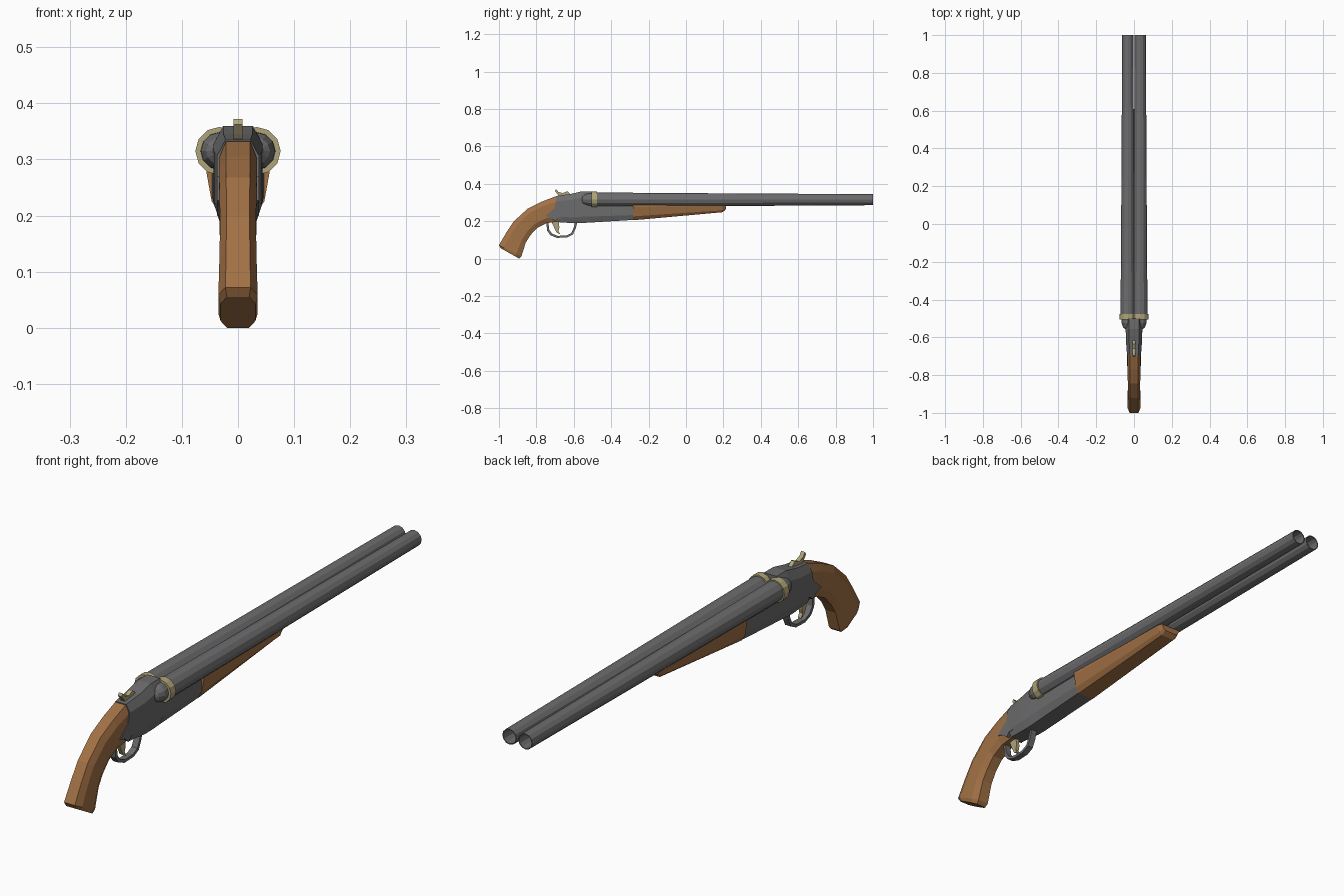
import bpy, bmesh
from math import sin, cos, pi


def material(name, rgb):
    m = bpy.data.materials.new(name)
    m.diffuse_color = (*rgb, 1)
    return m


METAL = material("dark_metal", (0.15, 0.15, 0.155))
WOOD = material("wood", (0.36, 0.165, 0.06))
BRASS = material("brass", (0.43, 0.37, 0.19))


def finish(name, bm, mat):
    bmesh.ops.recalc_face_normals(bm, faces=bm.faces)
    me = bpy.data.meshes.new(name)
    bm.to_mesh(me)
    bm.free()
    me.materials.append(mat)
    ob = bpy.data.objects.new(name, me)
    bpy.context.collection.objects.link(ob)
    return ob


def skin(bm, rings, caps=True):
    rows = [[bm.verts.new(p) for p in ring] for ring in rings]
    n = len(rows[0])
    for a, b in zip(rows, rows[1:]):
        for i in range(n):
            j = (i + 1) % n
            bm.faces.new((a[i], a[j], b[j], b[i]))
    if caps:
        bm.faces.new(rows[0])
        bm.faces.new(rows[-1])


def loft(name, stations, section, mat):
    """stations: (top y, top z, bottom y, bottom z, half width);
    section: (width fraction, position from top to bottom) of one side"""
    rings = []
    for ty, tz, by, bz, w in stations:
        side = [(w * f, ty + (by - ty) * t, tz + (bz - tz) * t) for f, t in section]
        rings.append(side + [(-x, y, z) for x, y, z in reversed(side)])
    bm = bmesh.new()
    skin(bm, rings)
    return finish(name, bm, mat)


def prism(name, outline, half, mat):
    bm = bmesh.new()
    skin(bm, [[(x, y, z) for y, z in outline] for x in (-half, half)])
    return finish(name, bm, mat)


def lathe(name, profile, cx, mat, caps=True, n=12, cz=0.315):
    """profile: (y, radius) or (y, radius, axis x) along the barrel"""
    rings = []
    for y, r in profile:
        rings.append([(cx + r * cos(2 * pi * i / n), y, cz + r * sin(2 * pi * i / n))
                      for i in range(n)])
    bm = bmesh.new()
    skin(bm, rings, caps)
    return finish(name, bm, mat)


# Barrels with hollow muzzles and rounded breech ends, and brass bands
for side, s in (("left", -1), ("right", 1)):
    lathe(side + "_barrel",
          [(-0.557, 0.012), (-0.548, 0.024), (-0.525, 0.033), (-0.5, 0.034),
           (-0.48, 0.038), (-0.42, 0.038), (0.1, 0.0345), (1, 0.0295),
           (1, 0.026), (0.4, 0.026)], s * 0.033, METAL)
    lathe(side + "_barrel_band",
          [(-0.506, 0.033), (-0.506, 0.043), (-0.476, 0.043), (-0.476, 0.033)],
          s * 0.033, BRASS, caps=False)

# Rib under the barrels
prism("under_rib", [(-0.5, 0.27), (0.17, 0.27), (0.2, 0.285), (0.2, 0.305), (-0.5, 0.305)],
      0.02, METAL)

# Receiver: rear body, lower front body and pointed rear cheeks
chamfered = [(0.6, 0), (1, 0.2), (1, 0.8), (0.75, 1)]
loft("receiver_rear",
     [(-0.695, 0.335, -0.685, 0.195, 0.037), (-0.62, 0.345, -0.595, 0.189, 0.043),
      (-0.555, 0.36, -0.555, 0.19, 0.044), (-0.5, 0.36, -0.5, 0.194, 0.044)],
     chamfered, METAL)
loft("receiver_front",
     [(-0.51, 0.3, -0.51, 0.193, 0.044), (-0.28, 0.292, -0.28, 0.207, 0.046)],
     [(0.9, 0), (1, 0.15), (1, 0.7), (0.75, 1)], METAL)
prism("receiver_cheeks",
      [(-0.695, 0.308), (-0.703, 0.27), (-0.752, 0.227), (-0.725, 0.22),
       (-0.7, 0.2), (-0.685, 0.215), (-0.66, 0.215), (-0.66, 0.305)], 0.037, METAL)

# Wooden pistol grip
loft("grip",
     [(-0.66, 0.33, -0.66, 0.198, 0.033), (-0.70, 0.332, -0.695, 0.196, 0.034),
      (-0.77, 0.305, -0.745, 0.19, 0.034), (-0.845, 0.268, -0.795, 0.165, 0.033),
      (-0.92, 0.2, -0.832, 0.125, 0.032), (-0.96, 0.14, -0.857, 0.085, 0.033),
      (-1.0, 0.072, -0.88, 0.012, 0.035), (-0.99, 0.055, -0.892, 0.0, 0.031)],
     [(0.64, 0), (1, 0.22), (1, 0.78), (0.64, 1)], WOOD)

# Wooden fore-end tapering forward
loft("fore_end",
     [(-0.283, 0.288, -0.283, 0.205, 0.056), (0.195, 0.288, 0.195, 0.248, 0.046),
      (0.215, 0.282, 0.212, 0.262, 0.04)],
     [(1, 0), (1, 0.15), (0.84, 0.75), (0.6, 1)], WOOD)

# Trigger guard strip
outer = [(-0.747, 0.2), (-0.743, 0.15), (-0.725, 0.125), (-0.69, 0.111),
         (-0.635, 0.113), (-0.605, 0.128), (-0.59, 0.16), (-0.58, 0.2)]
inner = [(-0.665 + (y + 0.665) * 0.86, 0.2 + (z - 0.2) * 0.88) for y, z in outer]
bm = bmesh.new()
skin(bm, [[(-0.012, *o), (0.012, *o), (0.012, *i), (-0.012, *i)]
          for o, i in zip(outer, inner)])
finish("trigger_guard", bm, METAL)

# Trigger and hammer
prism("trigger",
      [(-0.72, 0.2), (-0.68, 0.2), (-0.677, 0.165), (-0.682, 0.147),
       (-0.673, 0.13), (-0.692, 0.14), (-0.706, 0.168)], 0.007, BRASS)
prism("hammer",
      [(-0.695, 0.372), (-0.683, 0.357), (-0.66, 0.35), (-0.635, 0.36), (-0.617, 0.345),
       (-0.64, 0.33), (-0.675, 0.33), (-0.688, 0.345), (-0.701, 0.362)], 0.008, BRASS)
